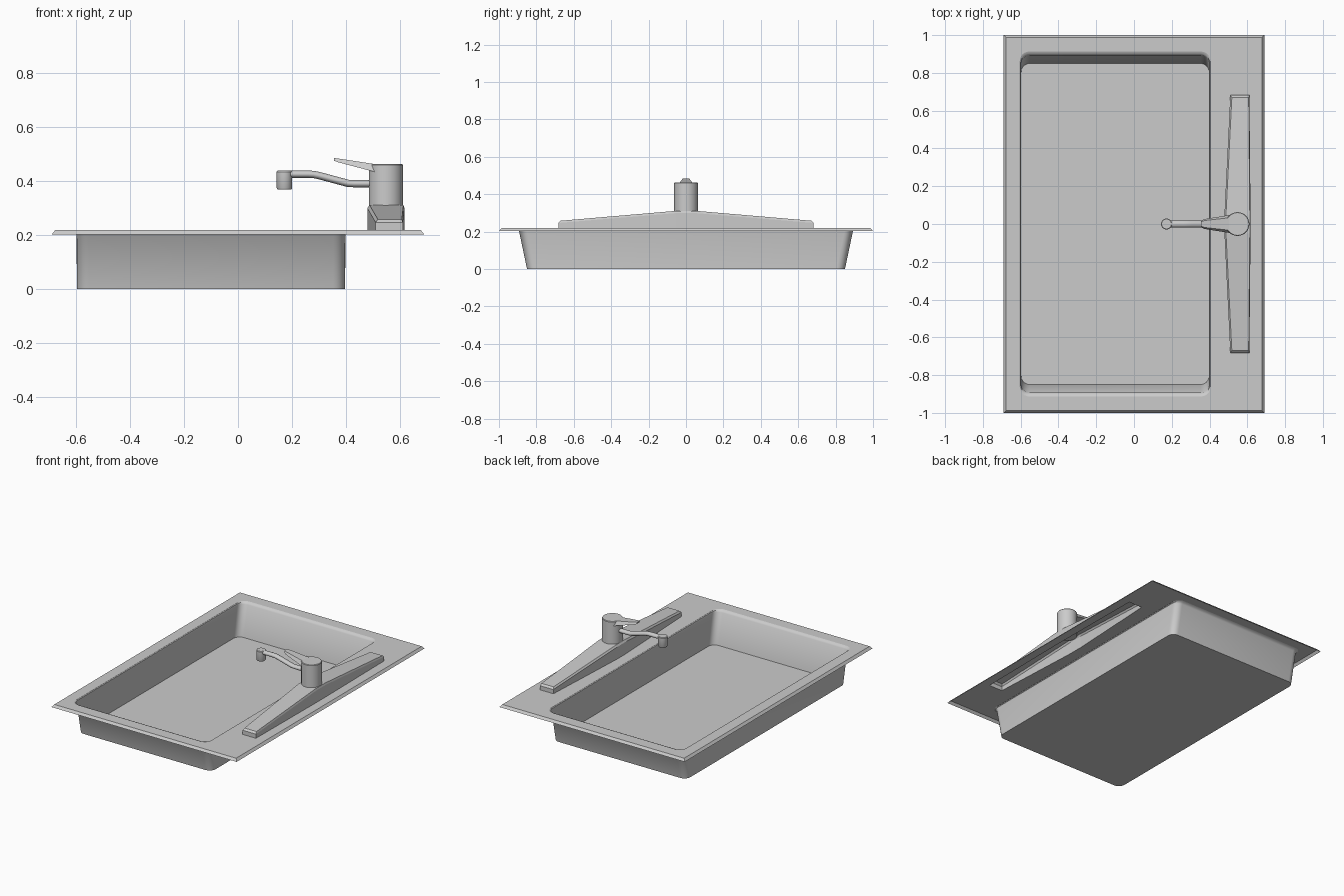
import bpy, bmesh
from math import sin, cos, pi, radians

if "Cube" in bpy.data.objects:
    bpy.data.objects.remove(bpy.data.objects["Cube"])

DECK = 0.218


def finish(name, bm, smooth=True):
    me = bpy.data.meshes.new(name)
    bm.to_mesh(me)
    bm.free()
    ob = bpy.data.objects.new(name, me)
    bpy.context.collection.objects.link(ob)
    if smooth:
        bpy.ops.object.select_all(action='DESELECT')
        ob.select_set(True)
        bpy.context.view_layer.objects.active = ob
        bpy.ops.object.shade_smooth_by_angle(angle=radians(35))
    return ob


def loft(bm, rings):
    """Skin a list of equal-length closed point loops; returns the vertex loops."""
    loops = [[bm.verts.new(p) for p in r] for r in rings]
    for a, b in zip(loops, loops[1:]):
        n = len(a)
        for i in range(n):
            j = (i + 1) % n
            bm.faces.new((a[i], a[j], b[j], b[i]))
    return loops


def rect(x0, x1, y, z, r=0.0, seg=6):
    if r == 0:
        return [(x0, -y, z), (x1, -y, z), (x1, y, z), (x0, y, z)]
    pts = []
    corners = [(x1 - r, y - r), (x0 + r, y - r), (x0 + r, -y + r), (x1 - r, -y + r)]
    for q, (cx, cy) in enumerate(corners):
        for i in range(seg + 1):
            a = (q + i / seg) * pi / 2
            pts.append((cx + r * cos(a), cy + r * sin(a), z))
    return pts


def circle(cx, r, z, n=32):
    return [(cx + r * cos(2 * pi * i / n), r * sin(2 * pi * i / n), z) for i in range(n)]


def turned(name, cx, profile):
    bm = bmesh.new()
    loops = loft(bm, [circle(cx, r, z) for r, z in profile])
    bm.faces.new(loops[0][::-1])
    bm.faces.new(loops[-1])
    return finish(name, bm)


# faucet base outline (x, y, top height)
side = [(0.51, 0.682, 0.258), (0.479, 0.05, 0.311)]
back = [(0.617, 0.05, 0.311), (0.611, 0.682, 0.258)]
outline = ([(x, -y, h) for x, y, h in side] + [p for p in side[::-1]]
           + [p for p in back[::-1]] + [(x, -y, h) for x, y, h in back])
base_loop = [(x, y, DECK) for x, y, h in outline]

# sink deck: flat sheet with basin and faucet base openings, plus sloped lip
basin_top = rect(-0.605, 0.405, 0.913, DECK, 0.05)
bm = bmesh.new()
edges = []
for pts in (rect(-0.677, 0.677, 0.987, DECK), basin_top, base_loop):
    vs = [bm.verts.new(p) for p in pts]
    edges += [bm.edges.new((vs[i], vs[(i + 1) % len(vs)])) for i in range(len(vs))]
bmesh.ops.triangle_fill(bm, use_beauty=True, use_dissolve=False, edges=edges, normal=(0, 0, 1))
for f in bm.faces:
    f.normal_update()
    if f.normal.z < 0:
        f.normal_flip()
loft(bm, [rect(-0.69, 0.69, 1.0, 0.202), rect(-0.677, 0.677, 0.987, DECK)])
bmesh.ops.remove_doubles(bm, verts=bm.verts, dist=1e-5)
finish("sink_deck", bm, smooth=False)

# basin: open shell with sloping end walls
bm = bmesh.new()
loops = loft(bm, [rect(-0.597, 0.397, 0.85, 0.0, 0.045),
                  rect(-0.598, 0.398, 0.893, 0.204, 0.045),
                  rect(-0.600, 0.400, 0.902, 0.214, 0.047),
                  basin_top])
for f in bm.faces:
    f.normal_flip()
bm.faces.new(loops[0])
finish("basin", bm)

# faucet base: long tapered bar, raised in the middle
bm = bmesh.new()
shoulder = [(x, y, h - 0.012) for x, y, h in outline]
top = [(x + (0.008 if x < 0.55 else -0.004), y - (0.012 if y > 0.5 else -0.012 if y < -0.5 else 0), h)
       for x, y, h in outline]
# outline runs clockwise from above, so reverse for outward faces
loops = loft(bm, [r[::-1] for r in (base_loop, shoulder, top)])
t = loops[-1]
for i in range(3):
    bm.faces.new((t[i], t[i + 1], t[6 - i], t[7 - i]))
bmesh.ops.recalc_face_normals(bm, faces=bm.faces)
finish("faucet_base", bm, smooth=False)

# faucet body and spout nozzle
turned("faucet_body", 0.548, [(0.063, 0.30), (0.063, 0.459), (0.060, 0.463)])
turned("spout_nozzle", 0.172, [(0.026, 0.369), (0.029, 0.374), (0.029, 0.434), (0.026, 0.438)])

# spout tube: swept along a bent path in the x-z plane
path = [(0.50, 0.390), (0.43, 0.390), (0.408, 0.391), (0.385, 0.397), (0.30, 0.420),
        (0.28, 0.424), (0.26, 0.425), (0.172, 0.425)]
bm = bmesh.new()
rings = []
for i, (x, z) in enumerate(path):
    a, b = path[max(i - 1, 0)], path[min(i + 1, len(path) - 1)]
    dx, dz = b[0] - a[0], b[1] - a[1]
    d = (dx * dx + dz * dz) ** 0.5
    rings.append([(x + dz / d * 0.0135 * cos(u), 0.018 * sin(u), z - dx / d * 0.0135 * cos(u))
                  for u in (2 * pi * k / 16 for k in range(16))])
loft(bm, rings)
bmesh.ops.recalc_face_normals(bm, faces=bm.faces)
finish("spout", bm)

# lever handle: tapered blade rising away from the body
bm = bmesh.new()
sections = [(0.53, 0.050, 0.427, 0.459), (0.49, 0.045, 0.438, 0.465),
            (0.372, 0.026, 0.469, 0.483), (0.355, 0.017, 0.475, 0.485)]
loops = loft(bm, [[(x, -w, z0), (x, w, z0), (x, w * 0.7, z1), (x, -w * 0.7, z1)]
                  for x, w, z0, z1 in sections])
bm.faces.new(loops[0])
bm.faces.new(loops[-1])
bmesh.ops.recalc_face_normals(bm, faces=bm.faces)
finish("lever_handle", bm)
